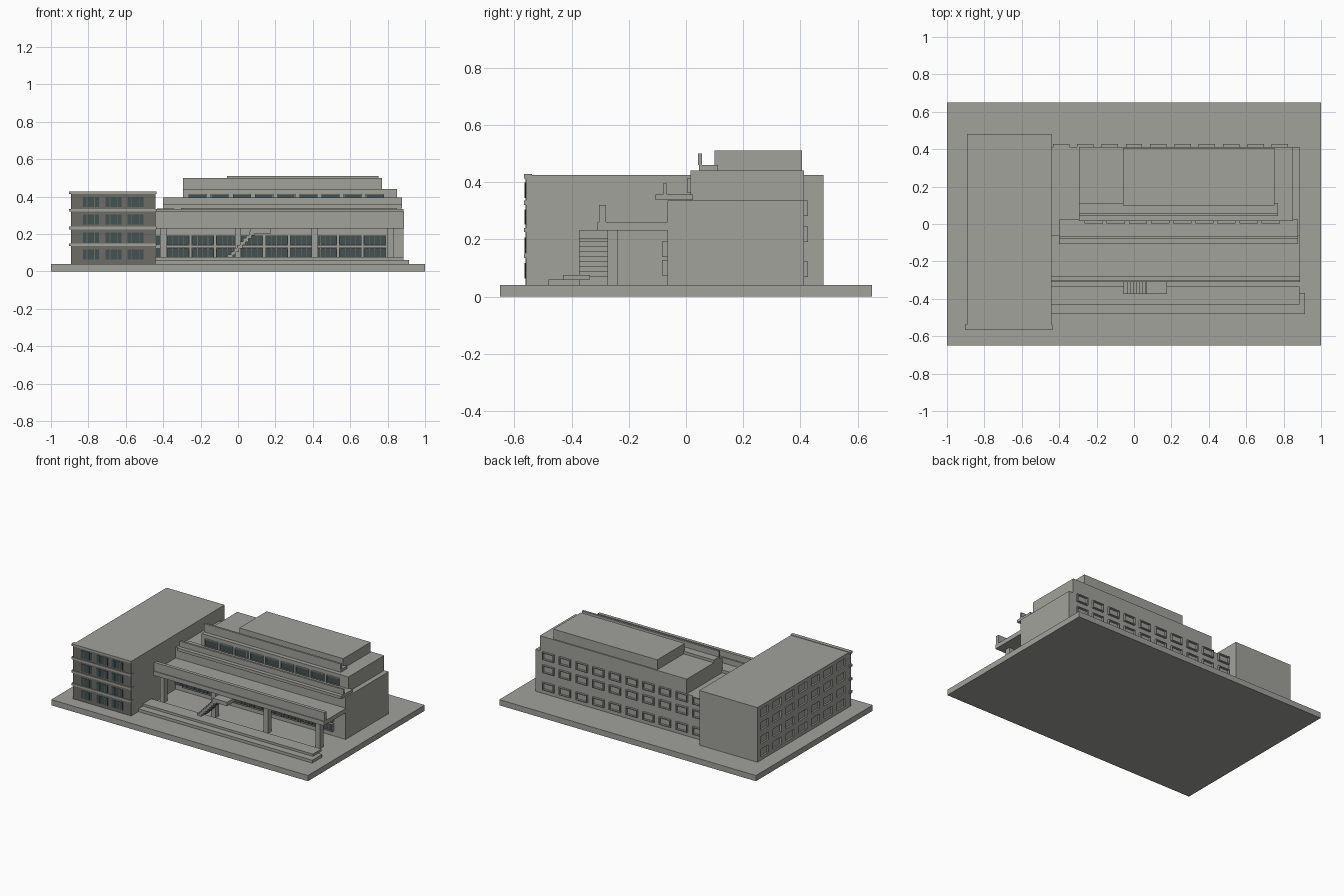
import bpy, bmesh
from mathutils import Vector

if "Cube" in bpy.data.objects:
    bpy.data.objects.remove(bpy.data.objects["Cube"])


def material(name, rgb):
    m = bpy.data.materials.new(name)
    m.diffuse_color = (*rgb, 1)
    m.use_nodes = True
    m.node_tree.nodes["Principled BSDF"].inputs["Base Color"].default_value = m.diffuse_color
    return m


CONCRETE = material("concrete grey", (0.355, 0.363, 0.33))
DARK = material("dark facade", (0.155, 0.15, 0.132))
GLASS = material("teal glass", (0.055, 0.085, 0.085))


def boxes(name, items, mat=CONCRETE):
    """One object made of boxes given as (x0, x1, y0, y1, z0, z1)."""
    bm = bmesh.new()
    for x0, x1, y0, y1, z0, z1 in items:
        lo, size = Vector((x0, y0, z0)), Vector((x1 - x0, y1 - y0, z1 - z0))
        made = bmesh.ops.create_cube(bm, size=1)
        for v in made["verts"]:
            v.co = lo + (v.co + Vector((.5, .5, .5))) * size
    me = bpy.data.meshes.new(name)
    bm.to_mesh(me)
    bm.free()
    me.materials.append(mat)
    ob = bpy.data.objects.new(name, me)
    bpy.context.collection.objects.link(ob)
    return ob


def frame(cx, cz, w, h, y0, y1, t):
    """Four bars around an opening that faces along y."""
    a, b, c, d = cx - w / 2, cx + w / 2, cz - h / 2, cz + h / 2
    return [(a, b, y0, y1, c, c + t), (a, b, y0, y1, d - t, d),
            (a, a + t, y0, y1, c + t, d - t), (b - t, b, y0, y1, c + t, d - t)]


# Ground slab
boxes("ground_slab", [(-1, 1, -.65, .65, 0, .04)])

# Side wing with recessed side windows
wing = boxes("side_wing", [(-.893, -.44, -.555, .48, .04, .425)])
rows = (.09, .18, .278, .372)
cut = boxes("wing_window_cutter",
            [(-.95, -.881, y - .045, y + .045, z - .027, z + .027)
             for y in [-.45 + .142 * i for i in range(7)] for z in rows])
cut.hide_render = True
cut.hide_viewport = True
mod = wing.modifiers.new("windows", "BOOLEAN")
mod.operation = "DIFFERENCE"
mod.object = cut
mod.solver = "EXACT"

# Dark wing front with ledges and windows
boxes("wing_front", [(-.893, -.44, -.56, -.554, .04, .42)], DARK)
boxes("wing_ledges", [(-.903, -.436, -.566, -.538, z, z + .015)
                      for z in (.135, .225, .32, .413)])
wing_cols = (-.787, -.665, -.548)
boxes("wing_front_glass", [(x - .043, x + .043, -.562, -.558, z - .027, z + .027)
                           for x in wing_cols for z in rows], GLASS)
boxes("wing_front_mullions", [(x + o - .002, x + o + .002, -.564, -.56, z - .027, z + .027)
                              for x in wing_cols for z in rows for o in (-.02, .02)], DARK)

# Main hall, upper storey and roof block
boxes("main_hall", [(-.44, .885, -.065, .413, .04, .335)])
boxes("upper_storey", [(-.295, .85, .015, .413, .335, .44)])
boxes("roof_block", [(-.06, .75, .1, .405, .44, .51)])

# Canopies, each a slab with an upstand
boxes("top_canopy", [(-.295, .77, .045, .112, .44, .459),
                     (-.295, .77, .042, .056, .459, .5)])
boxes("middle_canopy", [(-.4, .877, -.107, .024, .337, .357),
                        (-.4, .877, -.08, -.066, .357, .395)])
boxes("front_canopy", [(-.44, .887, -.31, -.065, .23, .26),
                       (-.44, .887, -.304, -.28, .26, .32)])

# Columns under the front canopy
boxes("columns", [(x - .017, x + .017, -.275, -.238, .04, .23)
                  for x in (-.4, 0, .41, .815)])

# Ground floor windows
front_cols = [-.32 + .1315 * i for i in range(9)]
front_rows = (.1, .166)
bars = []
for x in front_cols:
    for z in front_rows:
        bars += frame(x, z, .12, .054, -.083, -.064, .004)
boxes("hall_window_frames", bars)
boxes("hall_glass", [(x - .057, x + .057, -.072, -.064, z - .025, z + .025)
                     for x in front_cols + [-.43 + .047] for z in front_rows
                     if x > -.38] +
      [(-.439, -.395, -.072, -.064, z - .025, z + .025) for z in front_rows], GLASS)
boxes("hall_mullions", [(x + o - .0015, x + o + .0015, -.076, -.07, z - .025, z + .025)
                        for x in front_cols for z in front_rows
                        for o in (-.028, 0, .028)], DARK)

# Upper storey windows
upper_cols = [-.216 + .1185 * i for i in range(9)]
boxes("upper_glass", [(x - .045, x + .045, .009, .016, .367, .409)
                      for x in upper_cols], GLASS)
bars = []
for x in upper_cols:
    bars += frame(x, .388, .098, .05, .003, .016, .004)
boxes("upper_window_frames", bars)

# Rear window surrounds
bars = []
for i in range(10):
    for z in (.096, .217, .309):
        bars += frame(.78 - .13 * i, z, .088, .054, .412, .427, .006)
boxes("rear_window_frames", bars)

# Low front steps
boxes("front_steps", [(-.44, .915, -.48, -.37, .04, .06),
                      (-.44, .885, -.43, -.335, .06, .076)])

# Staircase climbing to a landing at the front canopy
n = 8
steps = [(-.055 + .0165 * i, -.055 + .0165 * (i + 1) + .012, -.374, -.275,
          .07 + .0175 * i, .09 + .0175 * i) for i in range(n)]
boxes("staircase", steps + [(.065, .177, -.374, -.275, .203, .23)])
